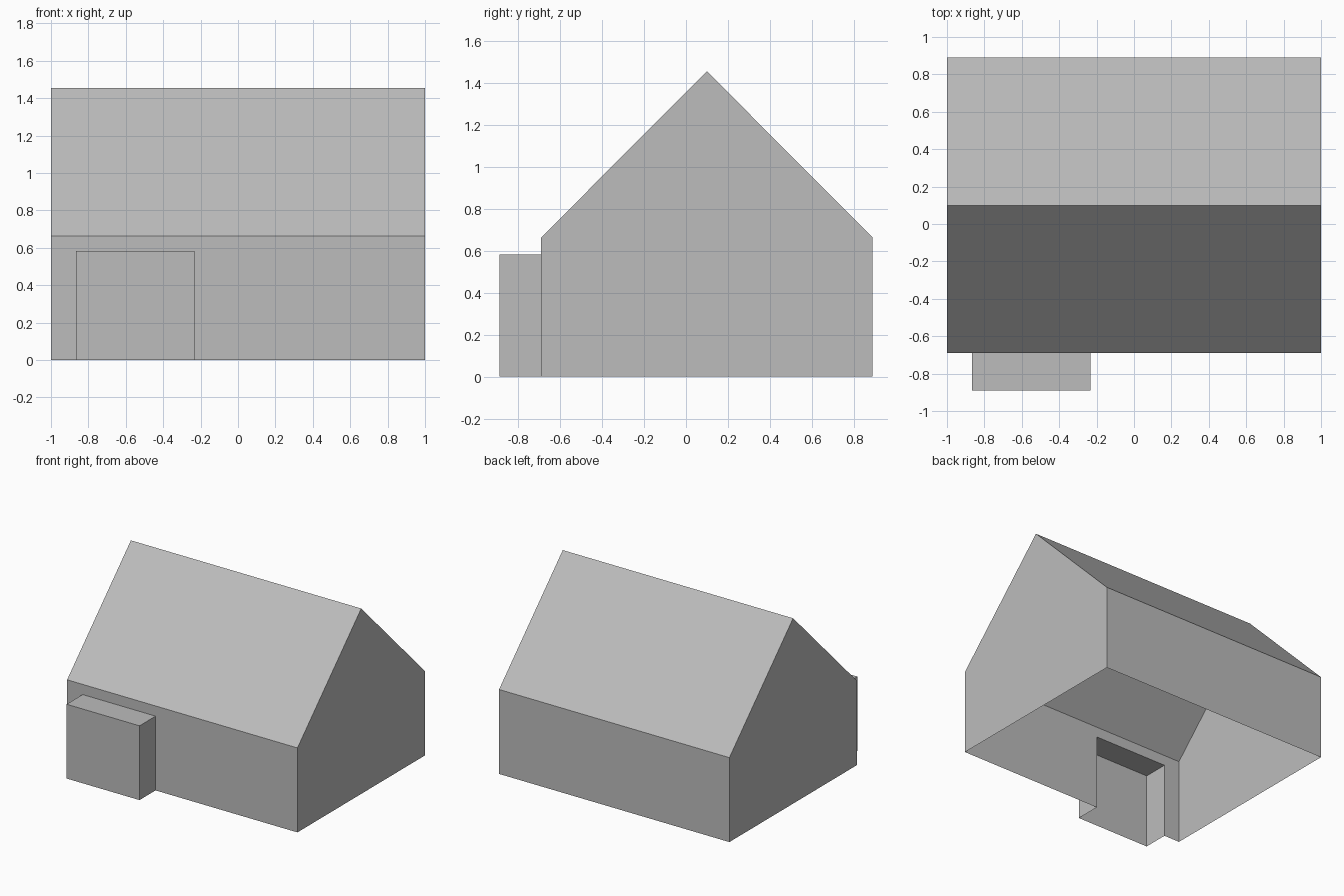
import bpy
import bmesh

cube = bpy.data.objects.get("Cube")
if cube:
    bpy.data.objects.remove(cube, do_unlink=True)

# Main dimensions
HALF = 1.0
FRONT, RIDGE_Y, BACK = -0.691, 0.10, 0.89
EAVES, RIDGE_Z = 0.663, 1.455
PORCH_X0, PORCH_X1, PORCH_FRONT, PORCH_TOP = -0.865, -0.232, -0.89, 0.583

grey = bpy.data.materials.new("plain grey")
grey.use_nodes = True
colour = (0.505, 0.505, 0.505, 1)
grey.diffuse_color = colour
grey.node_tree.nodes["Principled BSDF"].inputs["Base Color"].default_value = colour


def sheet_object(name, polygons):
    """Thin, flat shaded object made from outlines wound outward."""
    bm = bmesh.new()
    for outline in polygons:
        bm.faces.new([bm.verts.new(p) for p in outline])
    bmesh.ops.remove_doubles(bm, verts=bm.verts, dist=0.0001)
    mesh = bpy.data.meshes.new(name)
    bm.to_mesh(mesh)
    bm.free()
    mesh.materials.append(grey)
    obj = bpy.data.objects.new(name, mesh)
    bpy.context.collection.objects.link(obj)


def strip(a, b):
    """Full-width panel between two (y, z) profile points."""
    return [(-HALF, *a), (HALF, *a), (HALF, *b), (-HALF, *b)]


# House profile from the front foot over the ridge to the back foot
profile = [(FRONT, 0), (FRONT, EAVES), (RIDGE_Y, RIDGE_Z), (BACK, EAVES), (BACK, 0)]

# Front wall, notched where it opens into the porch
front_outline = [(-HALF, 0), (PORCH_X0, 0), (PORCH_X0, PORCH_TOP), (PORCH_X1, PORCH_TOP),
                 (PORCH_X1, 0), (HALF, 0), (HALF, EAVES), (-HALF, EAVES)]
sheet_object("front_wall", [[(x, FRONT, z) for x, z in front_outline]])

# Back wall and gable ends
sheet_object("back_wall", [strip(profile[3], profile[4])])
sheet_object("left_gable", [[(HALF, y, z) for y, z in reversed(profile)]])
sheet_object("right_gable", [[(-HALF, y, z) for y, z in profile]])

# Pitched roof
sheet_object("roof", [strip(profile[1], profile[2]), strip(profile[2], profile[3])])

# Porch: front, two sides and flat top, open below and into the house
x0, x1, y0, y1, top = PORCH_X0, PORCH_X1, PORCH_FRONT, FRONT, PORCH_TOP
sheet_object("porch", [
    [(x0, y0, 0), (x1, y0, 0), (x1, y0, top), (x0, y0, top)],
    [(x1, y0, 0), (x1, y1, 0), (x1, y1, top), (x1, y0, top)],
    [(x0, y1, 0), (x0, y0, 0), (x0, y0, top), (x0, y1, top)],
    [(x0, y0, top), (x1, y0, top), (x1, y1, top), (x0, y1, top)],
])
